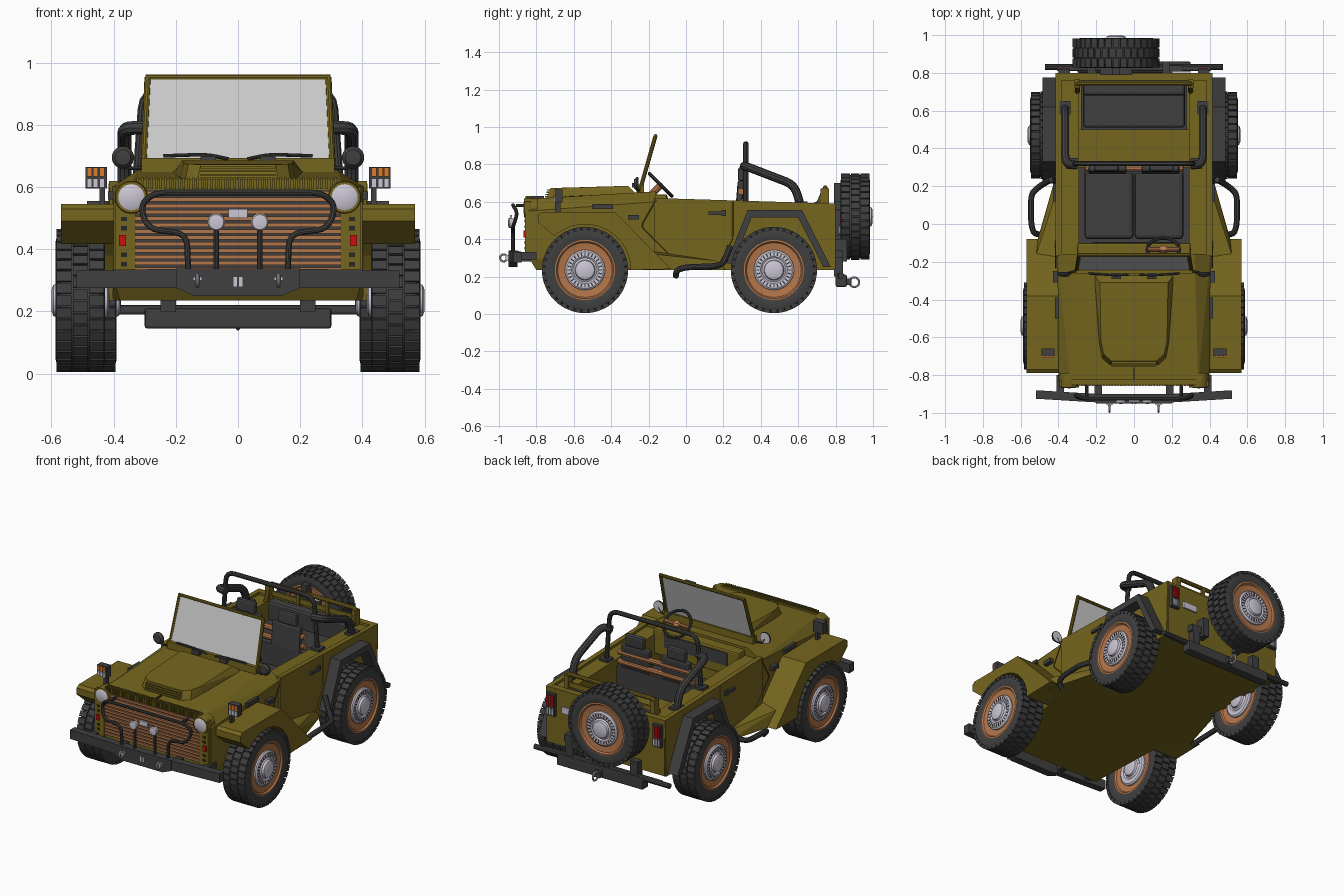
import bpy, bmesh
from math import pi, cos, sin, radians
from mathutils import Matrix, Vector

if "Cube" in bpy.data.objects:
    bpy.data.objects.remove(bpy.data.objects["Cube"])

def material(name, r, g, b):
    m = bpy.data.materials.new(name)
    m.diffuse_color = (r, g, b, 1)
    m.use_nodes = True
    m.node_tree.nodes["Principled BSDF"].inputs["Base Color"].default_value = m.diffuse_color
    return m

OLIVE = material("olive", .18, .132, .013)
DARK = material("dark", .05, .05, .05)
BLACK = material("black", .02, .02, .02)
TAN = material("tan", .45, .18, .07)
SILVER = material("silver", .6, .57, .66)
GLASS = material("glass", .55, .55, .55)
RED = material("red", .6, .005, .005)
ORANGE = material("orange", .7, .2, .03)

def finish(name, bm, mat, mir=False, smooth=False, bevel=0):
    bmesh.ops.recalc_face_normals(bm, faces=bm.faces)
    me = bpy.data.meshes.new(name)
    bm.to_mesh(me)
    bm.free()
    ob = bpy.data.objects.new(name, me)
    bpy.context.collection.objects.link(ob)
    me.materials.append(mat)
    if smooth:
        bpy.ops.object.select_all(action='DESELECT')
        ob.select_set(True)
        bpy.context.view_layer.objects.active = ob
        bpy.ops.object.shade_smooth_by_angle(angle=radians(35))
    if bevel:
        b = ob.modifiers.new("bevel", 'BEVEL')
        b.width, b.segments = bevel, 2
    if mir:
        ob.modifiers.new("mirror", 'MIRROR')
    return ob

def boxes(name, items, mat, mir=False, tilt=0, bevel=0):
    """items: (x0, x1, y0, y1, z0, z1), tilted about x through their centre"""
    bm = bmesh.new()
    for x0, x1, y0, y1, z0, z1 in items:
        M = Matrix.Translation(((x0+x1)/2, (y0+y1)/2, (z0+z1)/2)) @ Matrix.Rotation(tilt, 4, 'X') \
            @ Matrix.Diagonal((x1-x0, y1-y0, z1-z0, 1))
        bmesh.ops.create_cube(bm, size=1, matrix=M)
    return finish(name, bm, mat, mir, bevel=bevel)

def hull(name, pts, mat, sym=True, mir=False):
    bm = bmesh.new()
    for x, y, z in pts:
        for s in ((1, -1) if sym else (1,)):
            bm.verts.new((s*x, y, z))
    bmesh.ops.convex_hull(bm, input=bm.verts)
    bmesh.ops.dissolve_limit(bm, angle_limit=.02, verts=bm.verts, edges=bm.edges)
    return finish(name, bm, mat, mir)

def prism(name, yz, x0, x1, mat, mir=True):
    bm = bmesh.new()
    f = bm.faces.new([bm.verts.new((x0, y, z)) for y, z in yz])
    r = bmesh.ops.extrude_face_region(bm, geom=[f])
    bmesh.ops.translate(bm, vec=(x1-x0, 0, 0), verts=[v for v in r['geom'] if isinstance(v, bmesh.types.BMVert)])
    return finish(name, bm, mat, mir)

def lathe(name, prof, M, mat, mir=False, closed=False, seg=48):
    bm = bmesh.new()
    rows = [[bm.verts.new(M @ Vector((r*cos(2*pi*i/seg), r*sin(2*pi*i/seg), h))) for i in range(seg)] for r, h in prof]
    for a, b in list(zip(rows, rows[1:])) + ([(rows[-1], rows[0])] if closed else []):
        for i in range(seg):
            j = (i+1) % seg
            bm.faces.new((a[i], a[j], b[j], b[i]))
    bmesh.ops.remove_doubles(bm, verts=bm.verts, dist=1e-5)
    return finish(name, bm, mat, mir, True)

def tube(name, pts, r, mat, mir=False, fillet=.04, loop=False):
    P = [Vector(p) for p in pts]
    path = [P[0]]
    for a, b, c in zip(P, P[1:], P[2:]):
        p = b + (a-b).normalized()*min(fillet, (a-b).length*.45)
        q = b + (c-b).normalized()*min(fillet, (c-b).length*.45)
        path += [p*(1-t)**2 + b*2*t*(1-t) + q*t*t for t in (0, .25, .5, .75, 1)]
    path.append(P[-1])
    if loop:
        path = P
    cu = bpy.data.curves.new(name, 'CURVE')
    cu.dimensions, cu.bevel_depth, cu.bevel_resolution, cu.use_fill_caps = '3D', r, 3, True
    sp = cu.splines.new('POLY')
    sp.points.add(len(path)-1)
    for k, p in zip(sp.points, path):
        k.co = (*p, 1)
    sp.use_cyclic_u = loop
    tmp = bpy.data.objects.new(name, cu)
    bm = bmesh.new()
    bm.from_mesh(tmp.to_mesh())
    bpy.data.objects.remove(tmp)
    return finish(name, bm, mat, mir, True)

FWD, BACK, SIDE = Matrix.Rotation(pi/2, 4, 'X'), Matrix.Rotation(-pi/2, 4, 'X'), Matrix.Rotation(pi/2, 4, 'Y')

# wheels: tyre, tread blocks, rim, hub caps with slots
def wheel(name, pos, R, mir):
    M = Matrix.Translation(pos) @ R @ Matrix.Diagonal((1, 1, .82, 1))
    lathe(name+"_tyre", [(.15, .065), (.16, .088), (.19, .097), (.212, .09), (.222, .07), (.222, -.07),
                         (.212, -.09), (.19, -.097), (.16, -.088), (.15, -.065)], M, DARK, mir, True)
    bm = bmesh.new()
    for i in range(36):
        for h, off in ((-.064, 0), (0, .5), (.064, 0)):
            T = M @ Matrix.Rotation(2*pi*(i+off)/36, 4, 'Z') @ Matrix.Translation((.221, 0, h))
            bmesh.ops.create_cube(bm, size=1, matrix=T @ Matrix.Diagonal((.018, .033, .058, 1)))
    finish(name+"_tread", bm, DARK, mir)
    lathe(name+"_rim", [(0, -.07), (.105, -.07), (.146, -.078), (.153, -.09), (.162, -.088), (.162, .088),
                        (.153, .09), (.146, .078), (.105, .07), (0, .07)], M, TAN, mir)
    cap = [(.107, .068), (.107, .082), (.098, .09), (.072, .09), (.064, .083), (.054, .09),
           (.05, .106), (.035, .113), (0, .114)]
    lathe(name+"_cap", cap, M, SILVER, mir)
    lathe(name+"_inner_cap", [(r, -h) for r, h in cap], M, SILVER, mir)
    bm = bmesh.new()
    for i in range(28):
        T = M @ Matrix.Rotation(2*pi*i/28, 4, 'Z') @ Matrix.Translation((.085, 0, .09))
        bmesh.ops.create_cube(bm, size=1, matrix=T @ Matrix.Diagonal((.018, .007, .004, 1)))
    finish(name+"_cap_slots", bm, DARK, mir)

wheel("front_wheel", (.507, -.54, .235), SIDE, True)
wheel("rear_wheel", (.47, .47, .235), SIDE, True)
wheel("spare_wheel", (-.095, .905, .52), BACK, False)

# nose and hood
hull("nose", [(.40, -.84, .30), (.38, -.80, .235), (.40, -.84, .55), (.34, -.84, .615),
              (.405, -.16, .235), (.405, -.16, .60), (.32, -.16, .655)], OLIVE)
hull("hood_bulge", [(.175, -.62, .675), (.16, -.69, .674), (.12, -.725, .672), (.185, -.62, .63), (.17, -.71, .62),
                    (.13, -.745, .62), (.18, -.31, .685), (.21, -.27, .645)], OLIVE)
boxes("hood_vents", [(-.12, .12, -.742-.004*i, -.70, .66-.012*i, .666-.012*i) for i in range(4)], OLIVE)
boxes("hood_seam", [(-.003, .003, -.84, -.76, .61, .63)], DARK)
boxes("hood_ribs", [(-.326+.0148*i, -.318+.0148*i, -.858, -.82, .593, .63) for i in range(44)], OLIVE)
boxes("hood_lip", [(-.33, .33, -.85, -.82, .59, .625)], OLIVE)

# grille and front panels
boxes("grille_back", [(-.33, .33, -.846, -.83, .32, .592)], DARK)
boxes("grille_slats", [(-.33, .33, -.856, -.84, .328+.0205*i, .341+.0205*i) for i in range(13)], TAN)
boxes("lamp_panel", [(.33, .395, -.86, -.83, .30, .6)], OLIVE, True)
boxes("panel_vents", [(.357, .377, -.864, -.85, z, z+.014) for z in (.345, .375, .46, .49)], BLACK, True)
boxes("marker_lamp", [(.36, .382, -.868, -.85, .41, .445)], RED, True)
H = Matrix.Translation((.343, -.85, .567)) @ FWD
lathe("headlight_ring", [(.05, -.06), (.053, .008), (.05, .016), (.042, .016)], H, OLIVE, True, seg=32)
lathe("headlight_lens", [(.043, .012), (.03, .018), (0, .02)], H, SILVER, True, seg=32)

# front fenders with wheel arch
arch = [(-.54+.245*cos(a), .235+.245*sin(a)) for a in [radians(12*i) for i in range(12)]]
prism("front_fender", [(-.79, .49), (-.79, .53), (-.77, .545), (-.38, .545), (-.08, .24), (-.29, .235)] + arch, .38, .57, OLIVE)
hull("sill", [(.40, -.2, .235), (.53, -.15, .235), (.51, -.08, .24), (.40, .22, .235), (.43, .2, .235),
              (.40, -.2, .34), (.52, -.17, .32), (.40, .2, .28)], OLIVE, mir=True, sym=False)
boxes("indicator", [(.422, .49, -.70, -.66, .595, .665), (.428, .445, -.70, -.67, .54, .6)], DARK, True)
boxes("indicator_top", [(.43+.02*i, .446+.02*i, -.706, -.69, .633, .662) for i in range(3)], ORANGE, True)
boxes("indicator_low", [(.43+.02*i, .446+.02*i, -.706, -.69, .599, .628) for i in range(3)], SILVER, True)

# tub: floor, side walls, rear wall, decks
boxes("floor", [(-.41, .41, -.2, .79, .235, .30)], OLIVE)
prism("side_wall", [(-.17, .235), (.79, .235), (.80, .59), (-.17, .62)], .385, .415, OLIVE)
prism("side_deck", [(-.17, .28), (.76, .28), (.76, .575), (-.17, .605)], .29, .39, OLIVE)
boxes("rear_wall", [(-.41, .41, .76, .80, .24, .59)], OLIVE)
boxes("seat_deck", [(-.3, .3, .30, .50, .28, .44)], OLIVE)
boxes("dash", [(-.3, .3, -.17, -.10, .48, .64)], OLIVE, bevel=.01)
boxes("dash_gauge_panel", [(-.22, .22, -.105, -.095, .54, .62)], DARK)
boxes("cabin_floor", [(-.29, .29, -.17, .32, .29, .31)], DARK)
boxes("cargo_floor", [(-.28, .28, .50, .76, .30, .42)], DARK)
boxes("rear_bench", [(-.27, .27, .51, .70, .40, .48), (-.27, .27, .68, .74, .42, .6)], DARK, bevel=.015)
tube("tail_rail", [(-.30, .70, .57), (-.30, .745, .675), (.30, .745, .675), (.30, .70, .57)], .013, OLIVE, fillet=.02)
boxes("tail_rail_post", [(.285, .315, .72, .765, .57, .67), (.09, .11, .735, .755, .57, .67)], OLIVE, True)
boxes("tail_rail_slat", [(-.3, .3, .745, .757, .60, .63)], OLIVE)
boxes("door_handle", [(.41, .43, .12, .21, .53, .548), (.41, .428, .19, .215, .525, .555)], DARK, True)
boxes("hood_latch", [(.40, .43, -.31, -.25, .505, .53), (.40, .418, -.50, -.39, .56, .585)], DARK, True)
tube("door_seam", [(.414, -.16, .61), (.414, -.24, .47), (.414, -.04, .27), (.414, .18, .27), (.414, .25, .4), (.414, .25, .60)], .003, OLIVE, True, .02)

# windshield, wipers and mirrors
hull("windshield_glass", [(.295, -.246, .685), (.285, -.170, .948), (.295, -.238, .685), (.285, -.162, .948)], GLASS)
tube("windshield_post", [(.303, -.245, .665), (.29, -.163, .952)], .011, OLIVE, True)
tube("windshield_top", [(-.297, -.163, .952), (.297, -.163, .952)], .01, OLIVE)
boxes("windshield_base", [(-.31, .31, -.265, -.225, .635, .693)], OLIVE)
tube("wiper", [(.03, -.268, .69), (.1, -.272, .705), (.24, -.262, .70)], .006, DARK, True)
boxes("wiper_pivot", [(.07, .12, -.29, -.26, .675, .70)], DARK, True)
tube("mirror_arm", [(.31, -.25, .66), (.35, -.26, .66), (.37, -.26, .69)], .006, DARK, True, .01)
MM = Matrix.Translation((.37, -.26, .695)) @ FWD
lathe("mirror", [(0, .02), (.025, .017), (.036, .004), (.036, -.004), (.033, -.005)], MM, DARK, True, seg=24)
lathe("mirror_glass", [(.034, -.004), (0, -.005)], MM, GLASS, True, seg=24)

# steering wheel
S = Matrix.Translation((.155, -.135, .69)) @ Matrix.Rotation(radians(-45), 4, 'X')
tube("steering_wheel", [S @ Vector((.085*cos(a), .085*sin(a), 0)) for a in [2*pi*i/32 for i in range(32)]], .009, DARK, loop=True)
tube("steering_spokes", [S @ Vector((-.082, 0, 0)), S @ Vector((.082, 0, 0))], .012, TAN)
tube("steering_column", [S @ Vector((0, 0, .01)), S @ Vector((0, 0, -.12))], .02, TAN)

# seats with harness rolls
boxes("seat_cushion", [(.003, .262, -.08, .28, .30, .44)], DARK, True, bevel=.02)
boxes("seat_base_back", [(-.265, .265, .265, .31, .30, .57)], DARK)
boxes("seat_back", [(.04, .24, .27, .305, .55, .715)], DARK, True, tilt=-.08, bevel=.012)
boxes("headrest", [(.08, .21, .278, .312, .71, .785)], DARK, True, tilt=-.05, bevel=.012)
tube("harness_roll_upper", [(-.26, .295, .655), (.26, .295, .655)], .018, TAN)
tube("harness_roll_lower", [(-.26, .295, .595), (.26, .295, .595)], .018, TAN)

# roll cage
tube("roll_hoop", [(-.33, .32, .57), (-.305, .32, .91), (.305, .32, .91), (.33, .32, .57)], .014, DARK, fillet=.06)
tube("cage_side", [(.30, .31, .79), (.365, .32, .79), (.365, .58, .69), (.365, .615, .57)], .023, DARK, True, .05)
boxes("cage_foot", [(.335, .395, .58, .65, .585, .60), (.30, .36, .29, .35, .59, .605)], DARK, True)

# rear wheel flares and side steps
prism("rear_flare", [(.215, .27), (.33, .555), (.62, .555), (.775, .25), (.735, .25), (.60, .515), (.35, .515), (.255, .27)], .40, .485, DARK)
tube("side_step", [(.44, .235, .36), (.5, .20, .27), (.545, .16, .255), (.545, 0, .25), (.53, -.05, .235), (.50, -.055, .20)], .016, DARK, True)

# front bumper, guard tubes, lamps, hooks
hull("front_bumper_side", [(.19, -.945, .275), (.19, -.945, .337), (.19, -.9, .275), (.19, -.9, .337),
                           (.52, -.925, .275), (.52, -.925, .332), (.52, -.88, .275), (.52, -.88, .332)], DARK, mir=True, sym=False)
hull("front_bumper_middle", [(.2, y, z) for y in (-.95, -.90) for z in (.275, .338)] + [(.14, y, .25) for y in (-.95, -.90)], DARK)
boxes("bumper_mount", [(.37, .41, -.90, -.80, .29, .33), (.17, .21, -.91, -.80, .28, .32)], DARK, True)
boxes("bumper_marks", [(.004, .014, -.953, -.94, .28, .31)], SILVER, True)
tube("guard_hoop", [(0, -.925, .582), (.27, -.925, .582), (.315, -.90, .54), (.29, -.925, .465), (.165, -.925, .45), (.16, -.925, .33)], .01, DARK, True)
tube("guard_upright", [(.07, -.925, .33), (.07, -.925, .46)], .009, DARK, True)
tube("guard_brace", [(.25, -.91, .58), (.25, -.85, .58)], .009, DARK, True)
lathe("fog_lamp", [(0, -.02), (.022, -.015), (.028, .008), (.024, .014), (0, .018)], Matrix.Translation((.07, -.935, .487)) @ FWD, SILVER, True, seg=24)
boxes("front_plate", [(-.03, .03, -.942, -.93, .5, .53)], SILVER)

def ring(name, c, r, mir=False):
    tube(name, [(c[0], c[1]+r*cos(2*pi*i/16), c[2]+r*sin(2*pi*i/16)) for i in range(16)], .006, SILVER, mir, loop=True)

ring("front_hook", (.13, -.975, .30), .019, True)
boxes("front_hook_bracket", [(.122, .138, -.965, -.94, .285, .315), (.115, .145, -.958, -.94, .30, .31)], SILVER, True)

# rear bumper, tail lamps, spare mount, tow ring
boxes("rear_bumper", [(-.3, .3, .80, .86, .145, .21), (-.41, .41, .81, .84, .19, .22)], DARK, bevel=.008)
tube("rear_bumper_tube", [(-.47, .83, .205), (.47, .83, .205)], .016, DARK)
boxes("rear_bumper_arms", [(.2, .25, .79, .84, .2, .3)], DARK, True)
ring("tow_ring", (0, .90, .17), .026)
boxes("tow_mount", [(-.02, .02, .85, .885, .155, .19)], DARK)
boxes("tail_lamp", [(.34, .40, .79, .82, .42, .56)], DARK, True)
boxes("tail_lamp_red", [(.348+.017*i, .358+.017*i, .81, .826, .48, .55) for i in range(3)], RED, True)
boxes("tail_lamp_clear", [(.348+.017*i, .358+.017*i, .81, .826, .43, .47) for i in range(3)], SILVER, True)
boxes("spare_mount", [(-.18, -.01, .79, .85, .44, .6), (-.115, -.075, .79, .84, .28, .7)], DARK)
boxes("rear_hinges", [(.15, .26, .79, .84, .30, .34), (.15, .19, .79, .86, .28, .4)], DARK)
boxes("rear_plate", [(.2, .3, .80, .81, .45, .49)], SILVER)
